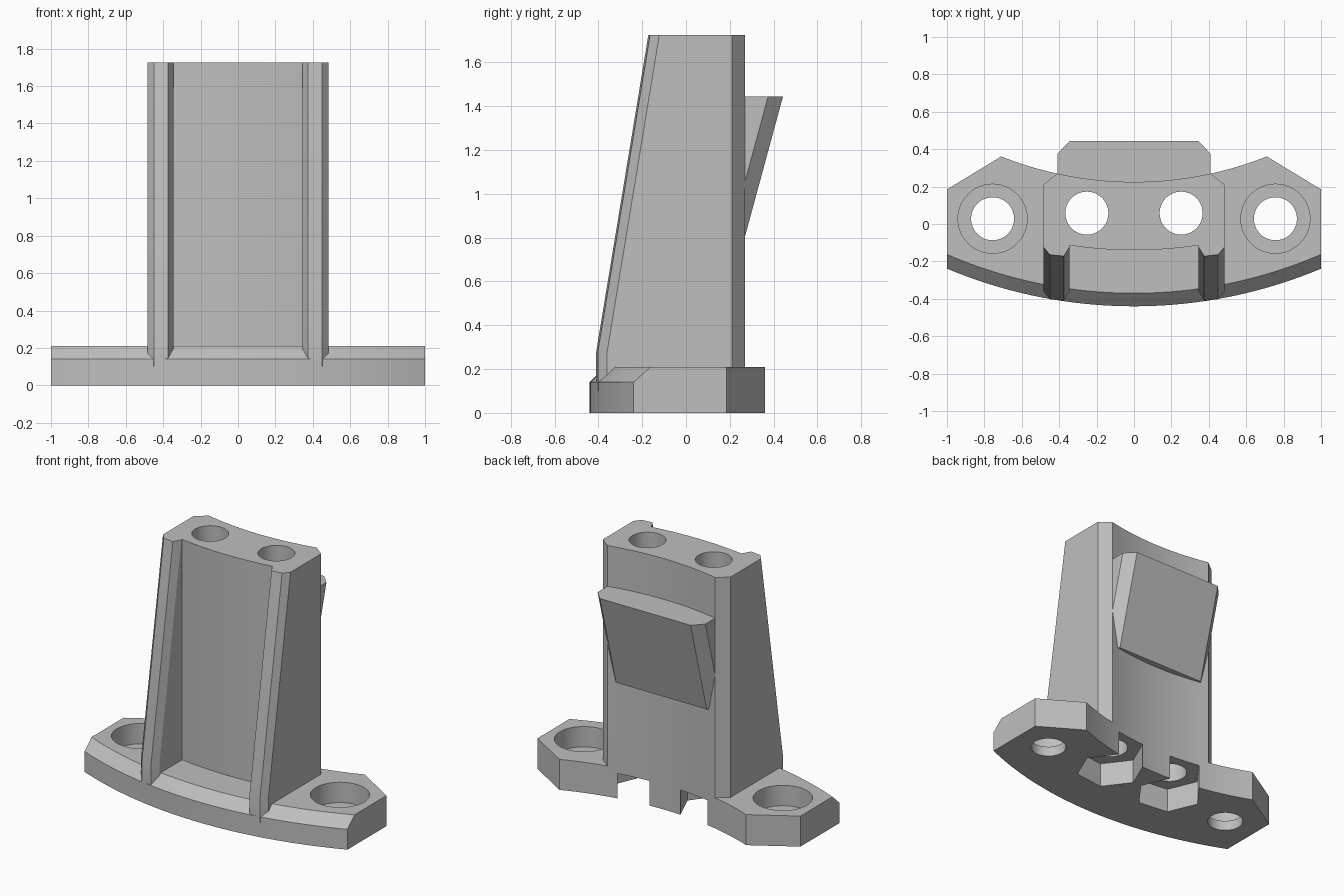
import bpy, bmesh, math
from mathutils import Matrix

cube = bpy.data.objects.get("Cube")
if cube:
    bpy.data.objects.remove(cube, do_unlink=True)

grey = bpy.data.materials.new("plain grey")
grey.use_nodes = True
grey.diffuse_color = (0.52, 0.52, 0.52, 1)
grey.node_tree.nodes["Principled BSDF"].inputs["Base Color"].default_value = (0.52, 0.52, 0.52, 1)

ARC_CENTRE = 2.145          # common centre of all curved walls
BACK_R, FRONT_R, WALL_R = 1.92, 2.585, 2.285


def arc(radius, xs):
    return [(x, ARC_CENTRE - math.sqrt(radius ** 2 - x * x)) for x in xs]


def span(a, b, n):
    return [a + (b - a) * i / n for i in range(n + 1)]


def loft(name, rings):
    """Solid from matching horizontal outlines given as (z, points)."""
    bm = bmesh.new()
    loops = [[bm.verts.new((x, y, z)) for x, y in pts] for z, pts in rings]
    n = len(loops[0])
    for low, high in zip(loops, loops[1:]):
        for i in range(n):
            j = (i + 1) % n
            bm.faces.new((low[i], low[j], high[j], high[i]))
    bm.faces.new(loops[0][::-1])
    bm.faces.new(loops[-1])
    bmesh.ops.recalc_face_normals(bm, faces=bm.faces)
    mesh = bpy.data.meshes.new(name)
    bm.to_mesh(mesh)
    bm.free()
    mesh.materials.append(grey)
    obj = bpy.data.objects.new(name, mesh)
    bpy.context.collection.objects.link(obj)
    return obj


def prism(name, x, y, radius, z0, z1, sides=48, turn=0.0):
    pts = [(x + radius * math.cos(turn + math.tau * i / sides),
            y + radius * math.sin(turn + math.tau * i / sides)) for i in range(sides)]
    return loft(name, [(z0, pts), (z1, pts)])


def combine(target, tool, operation):
    mod = target.modifiers.new(operation.lower(), 'BOOLEAN')
    mod.operation = operation
    mod.solver = 'EXACT'
    mod.object = tool
    bpy.context.view_layer.objects.active = target
    bpy.ops.object.modifier_apply(modifier=mod.name)
    bpy.data.objects.remove(tool, do_unlink=True)


# Curved foot plate with a chamfered front edge
mid = span(0.41, -0.41, 16)
back_xs = span(0.71, 0.41, 6)[:-1] + mid + span(-0.41, -0.71, 6)[1:]


def plate_outline(front_radius):
    return (arc(front_radius, span(-1, 1, 40)) + [(1, 0.185)]
            + arc(BACK_R, back_xs) + [(-1, 0.185)])


bracket = loft("bracket", [(0, plate_outline(FRONT_R)), (0.14, plate_outline(FRONT_R)),
                           (0.21, plate_outline(FRONT_R - 0.07))])


# Upright column with two sloping front ribs
def column_outline(rib_y):
    half = [(0.345, rib_y + 0.045), (0.375, rib_y - 0.005),
            (0.45, rib_y + 0.003), (0.485, rib_y + 0.045), (0.485, 0.21)]
    mirrored = [(-x, y) for x, y in reversed(half)]
    return arc(WALL_R, span(-0.345, 0.345, 14)) + half + arc(BACK_R, mid) + mirrored


column = loft("column", [(0.1, column_outline(-0.405)), (0.28, column_outline(-0.405)),
                         (1.725, column_outline(-0.167))])
combine(bracket, column, 'UNION')

# Slanted hook on the back, swept down into the column
hook_top = [(0.41, 0.2), (0.41, 0.375), (0.345, 0.443),
            (-0.345, 0.443), (-0.41, 0.375), (-0.41, 0.2)]
hook_low = [(x, y - 0.175) for x, y in hook_top]
hook = loft("hook", [(0.8, hook_low), (1.445, hook_top)])
combine(bracket, hook, 'UNION')

# Column bores, nut pockets and counterbored foot holes
for side in (-1, 1):
    x, y = 0.252 * side, 0.058
    radial = math.atan2(ARC_CENTRE - y, -x)
    combine(bracket, prism("bore", x, y, 0.115, -0.1, 1.9), 'DIFFERENCE')
    combine(bracket, prism("nut_pocket", x, y, 0.22, -0.1, 0.17, 6,
                           radial + math.pi / 6), 'DIFFERENCE')
    combine(bracket, prism("foot_hole", 0.756 * side, 0.028, 0.115, -0.1, 0.3), 'DIFFERENCE')
    combine(bracket, prism("counterbore", 0.756 * side, 0.028, 0.185, 0.07, 0.3), 'DIFFERENCE')

# Smooth curved walls, keep the edges sharp
bpy.ops.object.select_all(action='DESELECT')
bracket.select_set(True)
bpy.context.view_layer.objects.active = bracket
bpy.ops.object.shade_smooth_by_angle(angle=math.radians(25))
